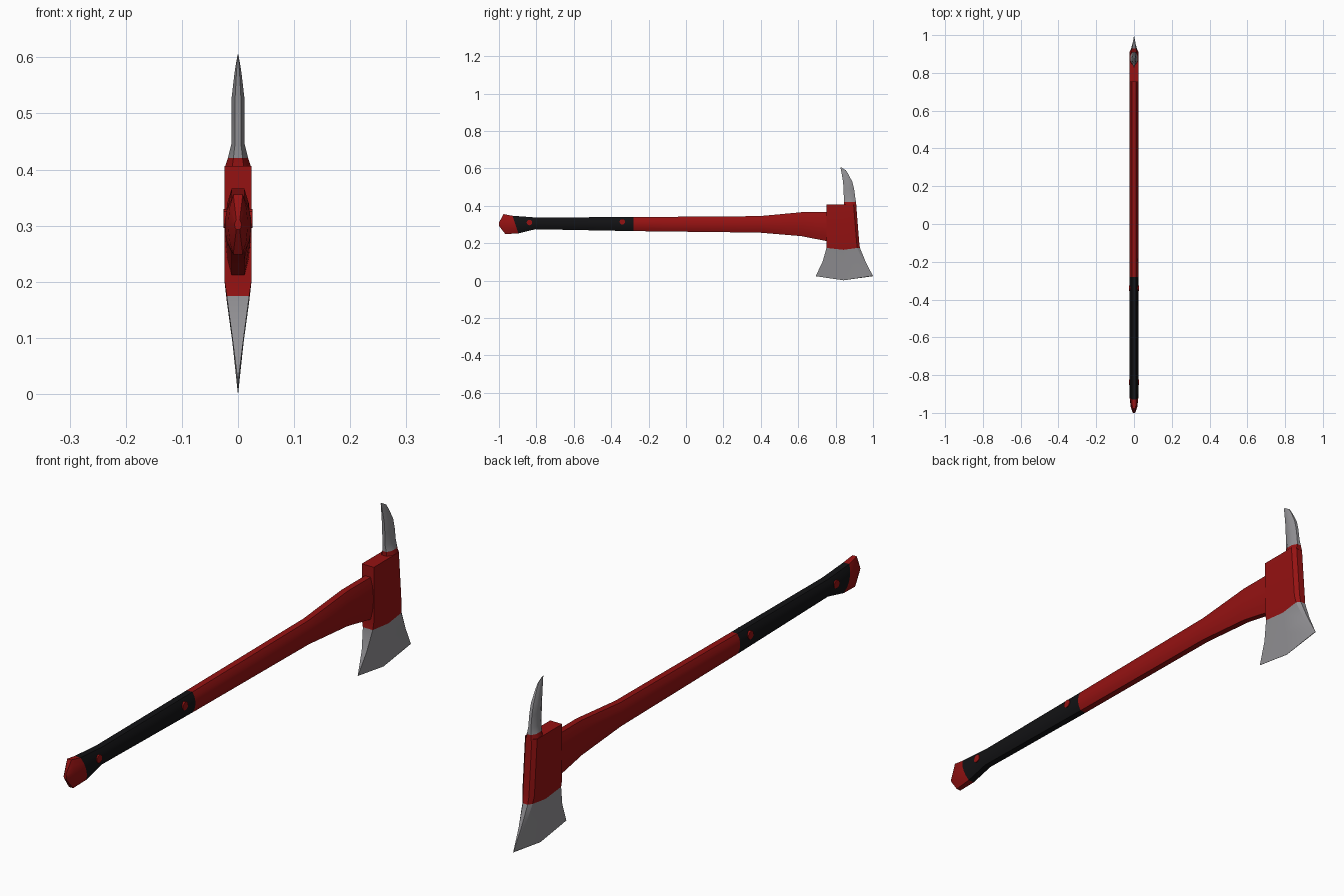
import bpy, bmesh, math

if "Cube" in bpy.data.objects:
    bpy.data.objects.remove(bpy.data.objects["Cube"])


def material(name, rgb):
    m = bpy.data.materials.new(name)
    m.diffuse_color = (*rgb, 1)
    m.use_nodes = True
    m.node_tree.nodes["Principled BSDF"].inputs["Base Color"].default_value = m.diffuse_color
    return m


RED = material("red paint", (0.30, 0.006, 0.006))
STEEL = material("bare steel", (0.29, 0.285, 0.30))
BLACK = material("black rubber", (0.006, 0.006, 0.007))


def loft(name, rings, band_mats, mats, smooth=None):
    """Skin a stack of rings; band_mats gives the material index of each band."""
    bm = bmesh.new()
    loops = [[bm.verts.new(p) for p in ring] for ring in rings]
    n = len(loops[0])
    for a, b, mi in zip(loops, loops[1:], band_mats):
        for i in range(n):
            j = (i + 1) % n
            bm.faces.new((a[i], a[j], b[j], b[i])).material_index = mi
    bm.faces.new(loops[0]).material_index = band_mats[0]
    bm.faces.new(loops[-1]).material_index = band_mats[-1]
    bmesh.ops.recalc_face_normals(bm, faces=bm.faces)
    mesh = bpy.data.meshes.new(name)
    bm.to_mesh(mesh)
    bm.free()
    for m in mats:
        mesh.materials.append(m)
    ob = bpy.data.objects.new(name, mesh)
    bpy.context.collection.objects.link(ob)
    if smooth:
        bpy.ops.object.select_all(action='DESELECT')
        ob.select_set(True)
        bpy.context.view_layer.objects.active = ob
        bpy.ops.object.shade_smooth_by_angle(angle=math.radians(smooth))
    return ob


def mirrored(half):
    """Close a +x half outline by mirroring it to -x."""
    return half + [(-x, y, z) for x, y, z in reversed(half)]


# Handle: tilted rings (y top, z top, y bottom, z bottom, half width)
stations = [
    (-1.0, .310, -1.0, .293, .006),
    (-.976, .356, -.966, .249, .017),
    (-.928, .347, -.896, .253, .0235),
    (-.805, .338, -.805, .275, .0235),
    (-.28, .340, -.28, .265, .0235),
    (.393, .345, .393, .257, .0225),
    (.618, .366, .618, .238, .0225),
    (.77, .366, .77, .208, .0225)]
section = [(.5, 0), (.85, .2), (1, .42), (1, .58), (.85, .8), (.5, 1)]
rings = [mirrored([(w * sx, yt + (yb - yt) * t, zt + (zb - zt) * t)
                   for sx, t in section]) for yt, zt, yb, zb, w in stations]
loft("handle", rings, [0, 0, 1, 1, 0, 0, 0], [RED, BLACK], 35)

# Grip pins, visible on both sides
for y, z in ((-.837, .311), (-.34, .315)):
    bpy.ops.mesh.primitive_cylinder_add(
        vertices=12, radius=.015, depth=.051, location=(0, y, z),
        rotation=(0, math.pi / 2, 0))
    pin = bpy.context.object
    pin.name = "grip_pin"
    pin.data.materials.append(RED)

# Head: block tapering to the flared blade (z, half width, y front, y rear, z middle)
levels = [
    (.406, .0245, .751, .910, .406),
    (.205, .0245, .751, .926, .205),
    (.175, .0200, .751, .930, .165),
    (.100, .0100, .730, .961, .092),
    (.024, .0004, .693, 1.0, .002)]
rings = [mirrored([(w, y0, z), (w, .842, zm), (w, y1 - .014, z),
                   (w * .5, y1, z)]) for z, w, y0, y1, zm in levels]
loft("axe_head", rings, [0, 0, 1, 1], [RED, STEEL], 20)

# Spike: curved pick on top of the block (z, half width, y front, y rear)
levels = [
    (.400, .0245, .846, .911),
    (.421, .0180, .846, .909),
    (.445, .0120, .844, .905),
    (.490, .0120, .842, .899),
    (.527, .0115, .840, .890),
    (.570, .0065, .833, .868),
    (.590, .0035, .829, .855),
    (.605, .0006, .826, .831)]
rings = [mirrored([(w * .45, y0, z), (w, y0 + (y1 - y0) * .28, z),
                   (w, y1 - (y1 - y0) * .28, z), (w * .45, y1, z)])
         for z, w, y0, y1 in levels]
loft("spike", rings, [0, 1, 1, 1, 1, 1, 1], [RED, STEEL], 50)
